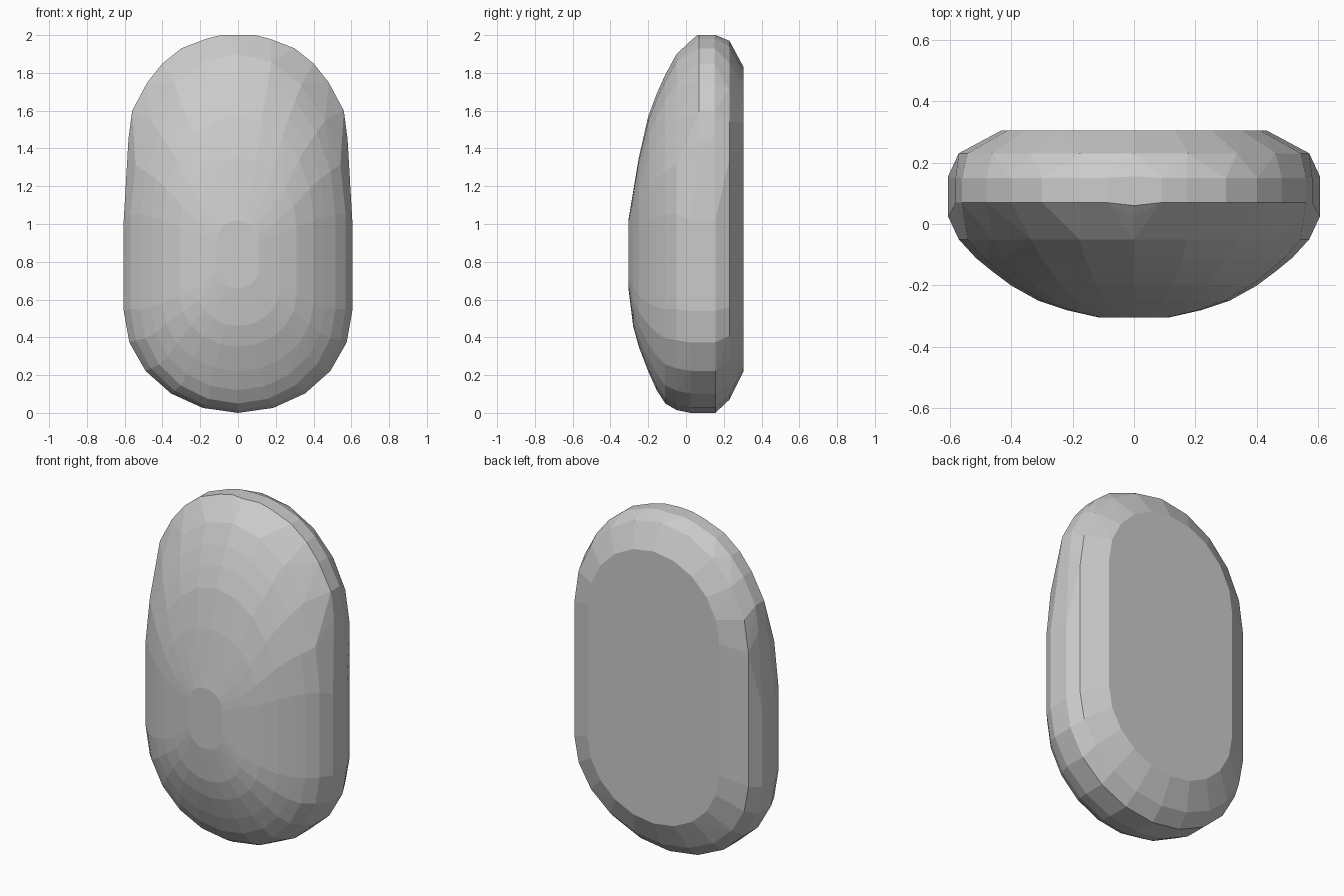
import bpy, bmesh
from math import sin, cos, pi

if "Cube" in bpy.data.objects:
    bpy.data.objects.remove(bpy.data.objects["Cube"])

# Slices from front to back: y, half width, bottom z, lower shoulder z, upper shoulder z, top z
SLICES = [
    (-0.305, 0.11, 0.66, 0.76, 0.92, 1.02),
    (-0.28, 0.22, 0.46, 0.66, 0.95, 1.17),
    (-0.25, 0.31, 0.35, 0.62, 0.98, 1.35),
    (-0.20, 0.40, 0.22, 0.58, 1.02, 1.57),
    (-0.155, 0.46, 0.12, 0.56, 1.04, 1.69),
    (-0.11, 0.515, 0.05, 0.55, 1.05, 1.79),
    (-0.05, 0.57, 0.015, 0.55, 1.05, 1.90),
    (0.025, 0.605, 0.0, 0.54, 1.02, 1.97),
    (0.06, 0.605, 0.0, 0.54, 1.02, 2.0),
    (0.155, 0.605, 0.0, 0.54, 1.02, 2.0),
    (0.23, 0.57, 0.07, 0.56, 1.35, 1.97),
    (0.305, 0.43, 0.22, 0.62, 1.40, 1.83),
]
SEGMENTS = 10


def outline(y, w, z0, z1, z2, z3):
    """Rounded slice: half-ellipse ends joined by straight sides."""
    points = []
    for i in range(SEGMENTS + 1):
        a = pi * (i + 0.0) / SEGMENTS
        points.append((w * cos(a), y, z1 - (z1 - z0) * sin(a)))
        points.append((w * cos(a), y, z2 + (z3 - z2) * sin(a)))
    return points


bm = bmesh.new()
for s in SLICES:
    for p in outline(*s):
        bm.verts.new(p)

# Broad upper shoulders, which taper slightly towards the top
SHOULDER = [(0.595, 1.2), (0.58, 1.45), (0.56, 1.6), (0.48, 1.75),
            (0.40, 1.85), (0.30, 1.93), (0.17, 1.98), (0.09, 2.0)]
for x, z in SHOULDER:
    for side in (-1, 1):
        for y in (0.07, 0.15):
            bm.verts.new((side * x, y, z))

# Skin the slices as one convex faceted body
res = bmesh.ops.convex_hull(bm, input=bm.verts[:])
loose = [v for v in bm.verts if not v.link_faces]
bmesh.ops.delete(bm, geom=loose, context='VERTS')
bmesh.ops.dissolve_limit(bm, angle_limit=0.02, verts=bm.verts[:], edges=bm.edges[:])
bmesh.ops.recalc_face_normals(bm, faces=bm.faces[:])

mesh = bpy.data.meshes.new("rounded_body")
bm.to_mesh(mesh)
bm.free()
body = bpy.data.objects.new("rounded_body", mesh)
bpy.context.collection.objects.link(body)
